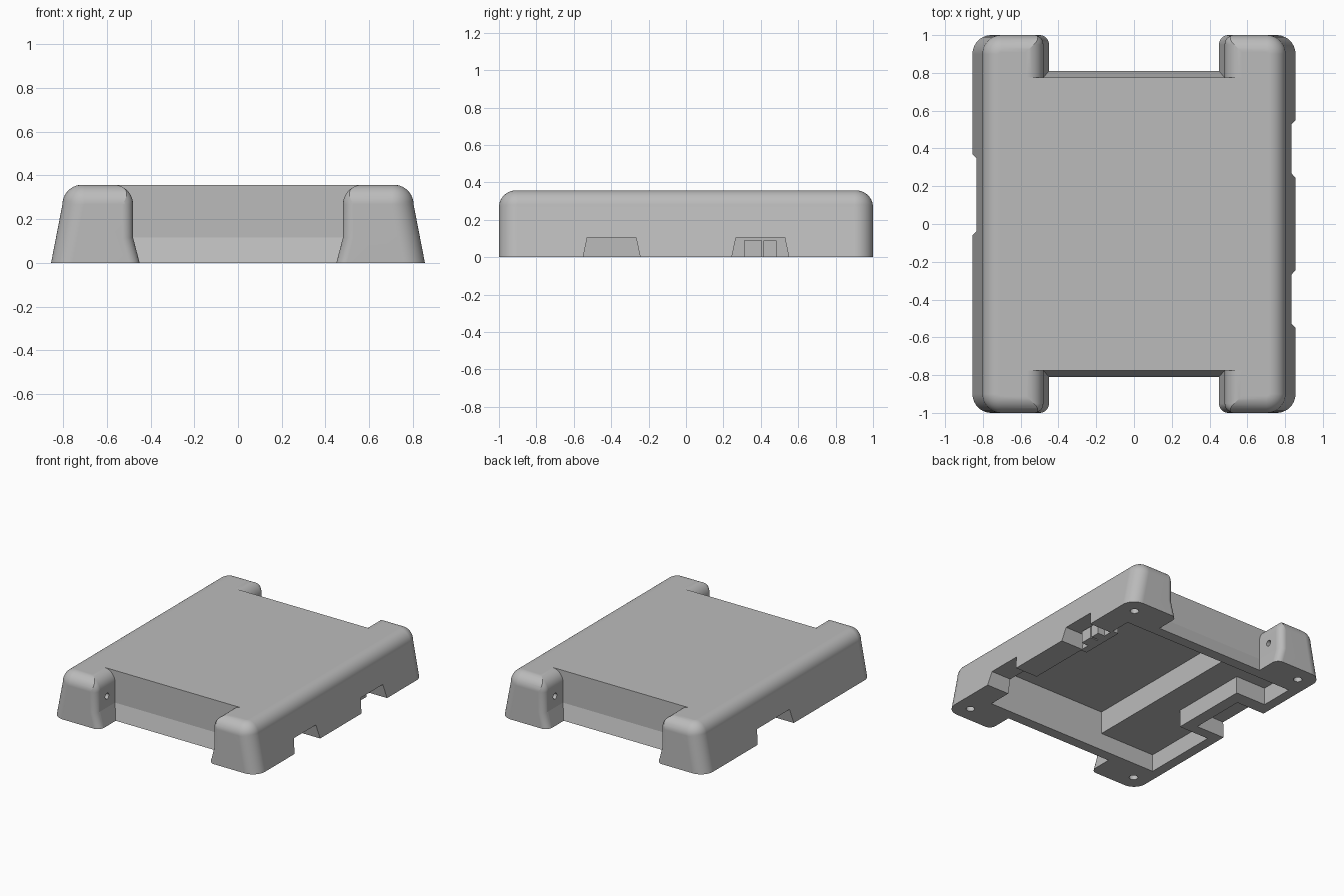
import bpy, bmesh
from math import sin, cos, pi

cube = bpy.data.objects.get("Cube")
if cube:
    bpy.data.objects.remove(cube)

grey = bpy.data.materials.new("matte grey plastic")
grey.use_nodes = True
COLOR = (0.5, 0.5, 0.5, 1)
grey.diffuse_color = COLOR
grey.node_tree.nodes["Principled BSDF"].inputs["Base Color"].default_value = COLOR

HEIGHT, SEG = 0.357, 10
ARC = [i / SEG * pi / 2 for i in range(SEG + 1)]


def loft(name, layers):
    """Solid from stacked rings; layers = [(z, [(x, y), ...]), ...]"""
    bm = bmesh.new()
    rings = [[bm.verts.new((x, y, z)) for x, y in ring] for z, ring in layers]
    n = len(rings[0])
    for low, high in zip(rings, rings[1:]):
        for i in range(n):
            j = (i + 1) % n
            bm.faces.new((low[i], low[j], high[j], high[i]))
    bm.faces.new(rings[0][::-1])
    bm.faces.new(rings[-1])
    bmesh.ops.recalc_face_normals(bm, faces=bm.faces)
    mesh = bpy.data.meshes.new(name)
    bm.to_mesh(mesh)
    bm.free()
    mesh.materials.append(grey)
    obj = bpy.data.objects.new(name, mesh)
    bpy.context.collection.objects.link(obj)
    return obj


def rect(x0, x1, y0, y1):
    return [(x0, y0), (x1, y0), (x1, y1), (x0, y1)]


def box(name, x, y, z0, z1):
    return loft(name, [(z0, rect(*x, *y)), (z1, rect(*x, *y))])


def rounded_rect(hx, hy, r):
    ring = []
    for k, (sx, sy) in enumerate(((1, 1), (-1, 1), (-1, -1), (1, -1))):
        for a in ARC:
            t = a + k * pi / 2
            ring.append((sx * (hx - r) + r * cos(t), sy * (hy - r) + r * sin(t)))
    return ring


def cut(target, cutter):
    mod = target.modifiers.new("cut", 'BOOLEAN')
    mod.operation, mod.solver, mod.object = 'DIFFERENCE', 'EXACT', cutter
    bpy.context.view_layer.objects.active = target
    bpy.ops.object.modifier_apply(modifier=mod.name)
    bpy.data.objects.remove(cutter)


# Housing: sloped long sides, straight ends, rounded top edge
R = 0.09
layers = [(0, rounded_rect(0.855, 1, 0.1))]
for a in ARC:
    inset = R * (1 - cos(a))
    layers.append((HEIGHT - R + R * sin(a),
                   rounded_rect(0.803 - inset, 1 - inset, 0.1 - inset)))
housing = loft("housing", layers)


# End recesses: flared at the mouth, the foot and the top edge
def recess_ring(w, inner, side):
    m = 0.05
    half = [(w, inner)]
    half += [(w + m * (1 - cos(a)), 1 - m + m * sin(a)) for a in ARC]
    half.append((w + m, 1.2))
    return [(x, side * y) for x, y in half + [(-x, y) for x, y in half[::-1]]]


for side in (-1, 1):
    rings = [(-0.1, 0.45, 0.81), (0, 0.45, 0.81), (0.115, 0.48, 0.775)]
    rings += [(HEIGHT - R + R * sin(a), 0.48 + R * (1 - cos(a)), 0.775) for a in ARC]
    rings.append((0.5, 0.48 + R, 0.775))
    cut(housing, loft("recess_cutter", [(z, recess_ring(w, y, side)) for z, w, y in rings]))

# Underside: deep bay, and a shallow bay that steps around the side pocket
cut(housing, box("deep_bay_cutter", (-0.32, 0.67), (-0.73, 0.73), -0.1, 0.3))
shallow = [(-0.78, -0.73), (0, -0.73), (0, 0.73), (-0.78, 0.73),
           (-0.78, 0.47), (-0.53, 0.47), (-0.53, -0.14), (-0.78, -0.14)]
cut(housing, loft("shallow_bay_cutter", [(-0.1, shallow), (0.13, shallow)]))

# Cable openings along the long sides, narrowing upwards
for x0, x1, y0, y1 in ((0.6, 1, -0.55, -0.245), (0.6, 1, 0.245, 0.55), (-1, -0.62, -0.06, 0.37)):
    cut(housing, loft("opening_cutter", [
        (-0.1, rect(x0, x1, y0, y1)), (0, rect(x0, x1, y0, y1)),
        (0.105, rect(x0, x1, y0 + 0.022, y1 - 0.022))]))


# Screw holes in the feet and pin holes in the inner faces of the corners
def hole(loc, radius, depth, turn=0):
    bpy.ops.mesh.primitive_cylinder_add(vertices=24, radius=radius, depth=depth,
                                        location=loc, rotation=(0, turn, 0))
    cut(housing, bpy.context.object)


for sx in (-1, 1):
    for sy in (-1, 1):
        hole((sx * 0.734, sy * 0.88, 0), 0.03, 0.2)
        hole((sx * 0.48, sy * 0.87, 0.2), 0.022, 0.16, pi / 2)

# Cable clip behind one opening
box("clip_web", (0.62, 0.672), (0.23, 0.57), 0.001, 0.302)
for y in ((0.31, 0.405), (0.415, 0.485)):
    box("clip_post", (0.66, 0.73), y, 0.001, 0.09)

# Smooth rounded edges, crisp corners
bpy.ops.object.select_all(action='DESELECT')
housing.select_set(True)
bpy.context.view_layer.objects.active = housing
bpy.ops.object.shade_smooth_by_angle(angle=0.24)
normals = housing.modifiers.new("weighted normals", 'WEIGHTED_NORMAL')
normals.keep_sharp = True
